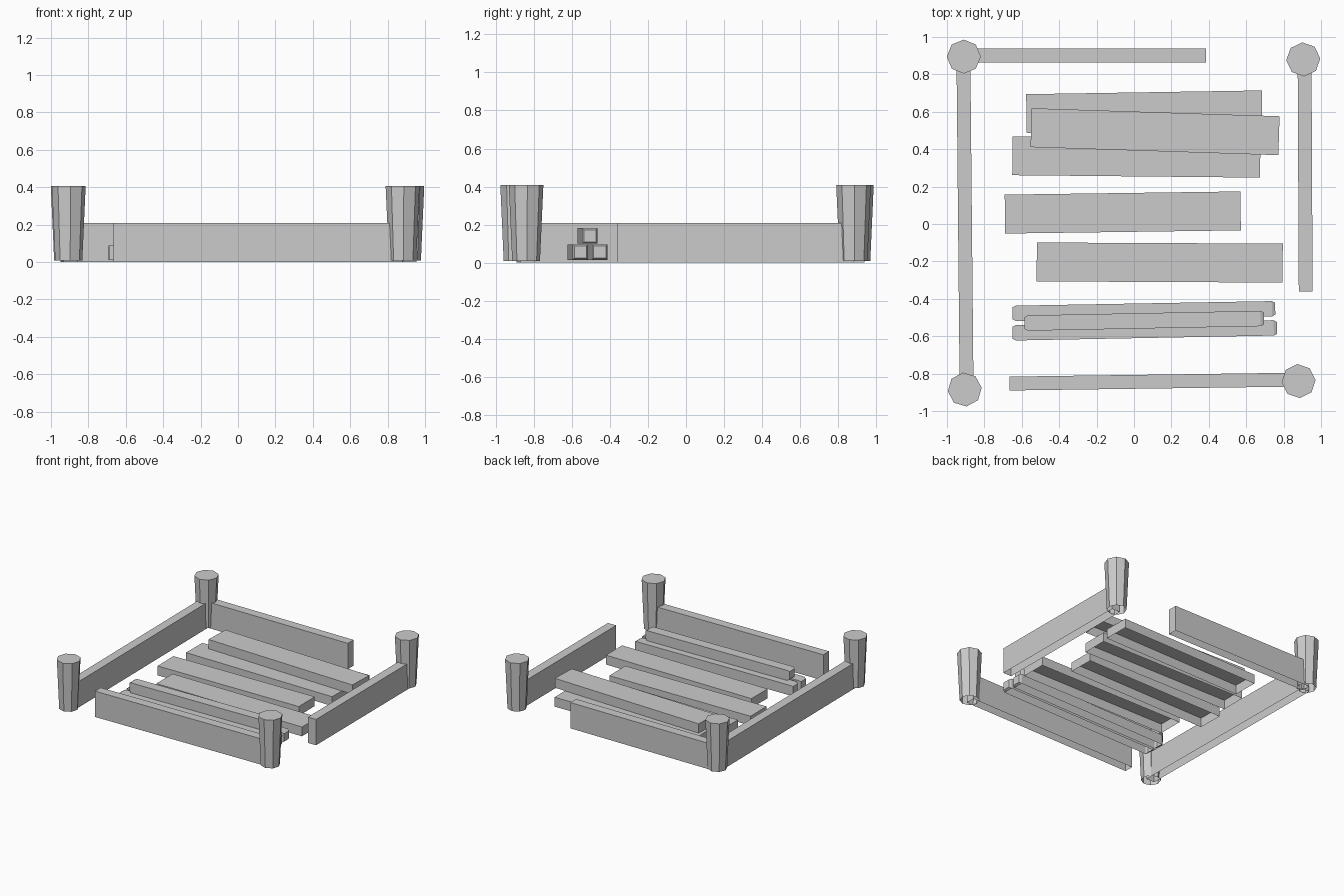
import bpy, bmesh, math
from mathutils import Matrix, Vector

cube = bpy.data.objects.get("Cube")
if cube:
    bpy.data.objects.remove(cube, do_unlink=True)

# Single plain grey
grey = bpy.data.materials.new("plain_grey")
grey.use_nodes = True
colour = (0.6, 0.6, 0.6, 1)
grey.diffuse_color = colour
grey.node_tree.nodes["Principled BSDF"].inputs["Base Color"].default_value = colour


def finish(name, bm, matrix):
    """Turn the bmesh into a placed object with an open underside."""
    bm.normal_update()
    under = [f for f in bm.faces if f.normal.z < -0.9]
    bmesh.ops.delete(bm, geom=under, context='FACES_ONLY')
    mesh = bpy.data.meshes.new(name)
    bm.to_mesh(mesh)
    bm.free()
    mesh.materials.append(grey)
    obj = bpy.data.objects.new(name, mesh)
    obj.matrix_world = matrix
    bpy.context.collection.objects.link(obj)


def beam(name, start, end, width, z0, z1, taper=0):
    """Box running from start to end, with optional narrowed ends."""
    a, b = Vector(start), Vector(end)
    d = b - a
    mid = (a + b) / 2
    bm = bmesh.new()
    bmesh.ops.create_cube(bm, size=1)
    bmesh.ops.scale(bm, verts=bm.verts, vec=(d.length - 2 * taper, width, z1 - z0))
    if taper:
        bm.normal_update()
        caps = [f for f in bm.faces if abs(f.normal.x) > 0.9]
        bmesh.ops.inset_individual(bm, faces=caps, thickness=0.013)
        for f in caps:
            side = math.copysign(taper, f.calc_center_median().x)
            bmesh.ops.translate(bm, verts=f.verts, vec=(side, 0, 0))
    place = Matrix.Translation((mid.x, mid.y, (z0 + z1) / 2))
    finish(name, bm, place @ Matrix.Rotation(math.atan2(d.y, d.x), 4, 'Z'))


def post(name, x, y, turn):
    """Eight-sided post, wider at the top."""
    bm = bmesh.new()
    bmesh.ops.create_cone(bm, cap_ends=True, segments=8, radius1=0.073,
                          radius2=0.091, depth=0.4)
    finish(name, bm, Matrix.Translation((x, y, 0.208))
           @ Matrix.Rotation(math.radians(turn), 4, 'Z'))


# Corner posts
post("back_right_post", -0.91, 0.895, 0)
post("back_left_post", 0.905, 0.88, 3)
post("front_right_post", -0.905, -0.885, 6)
post("front_left_post", 0.88, -0.84, 4)

# Low surrounding boards
walls = {
    "back_board": ((-0.9, 0.9), (0.385, 0.9)),
    "right_board": ((-0.912, 0.88), (-0.895, -0.88)),
    "left_board": ((0.912, 0.88), (0.918, -0.36)),
    "front_board": ((-0.665, -0.853), (0.88, -0.832)),
}
for name, (a, b) in walls.items():
    beam(name, a, b, 0.074, 0, 0.21)

# Planks lying on the ground, with one resting on top
planks = {
    "plank_back": ((-0.575, 0.59), (0.685, 0.61)),
    "plank_second": ((-0.65, 0.365), (0.675, 0.352)),
    "plank_middle": ((-0.69, 0.053), (0.57, 0.07)),
    "plank_front": ((-0.52, -0.203), (0.795, -0.209)),
}
for name, (a, b) in planks.items():
    beam(name, a, b, 0.208, 0.012, 0.088)
beam("plank_top", (-0.55, 0.515), (0.775, 0.472), 0.208, 0.088, 0.164)

# Stack of three square timbers with narrowed ends
beam("timber_rear", (-0.65, -0.478), (0.755, -0.453), 0.082, 0.015, 0.097, 0.018)
beam("timber_fore", (-0.65, -0.582), (0.765, -0.555), 0.082, 0.015, 0.097, 0.018)
beam("timber_top", (-0.585, -0.53), (0.695, -0.505), 0.082, 0.1, 0.182, 0.018)
